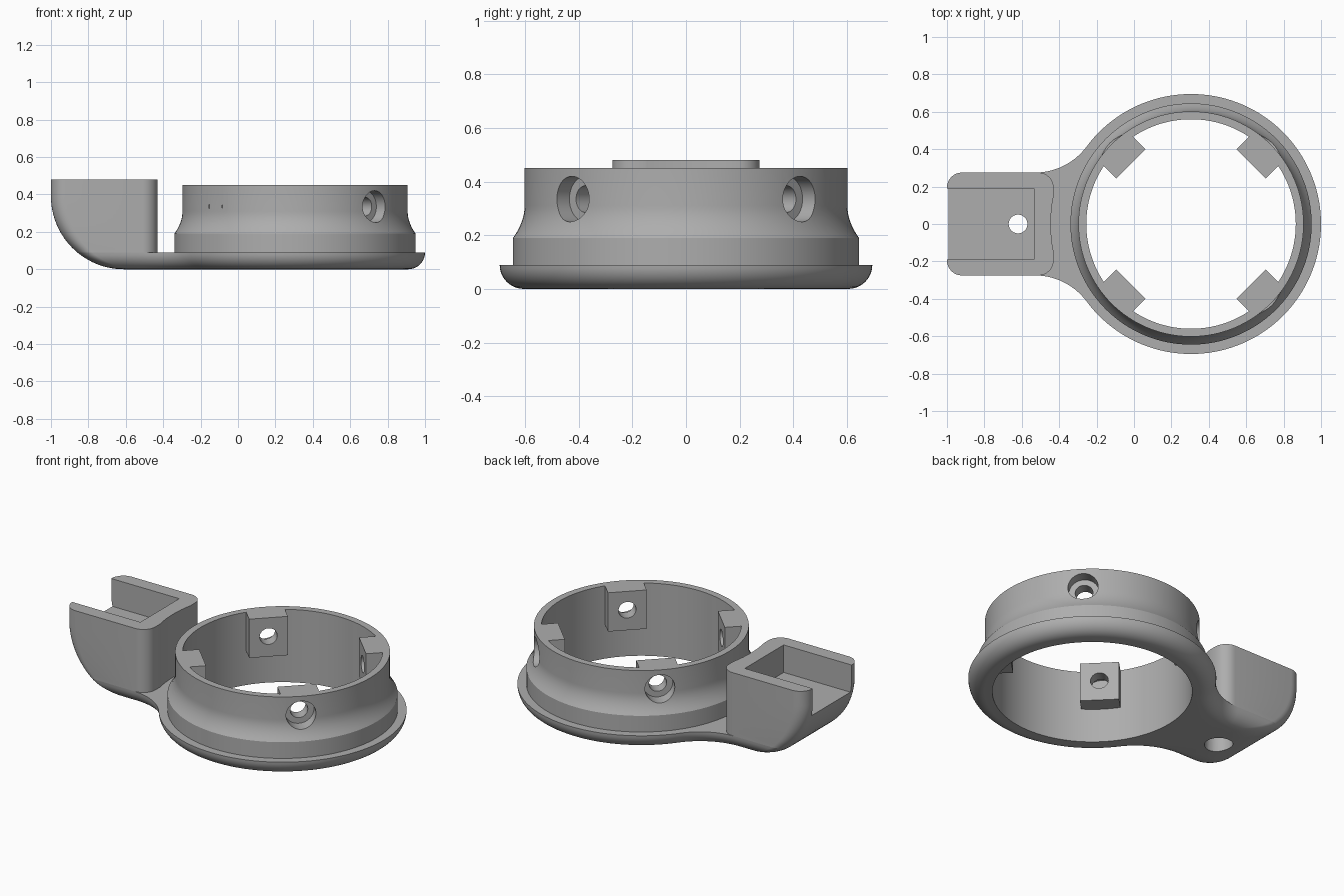
import bpy, bmesh, math
from mathutils import Matrix, Vector

if "Cube" in bpy.data.objects:
    bpy.data.objects.remove(bpy.data.objects["Cube"])

CX = 0.305            # ring centre on x
R_IN, R_OUT = 0.56, 0.695
PLATE, TOP, BOX_TOP = 0.09, 0.45, 0.48

grey = bpy.data.materials.new("plain grey")
grey.diffuse_color = (0.42, 0.42, 0.42, 1)
grey.use_nodes = True
grey.node_tree.nodes["Principled BSDF"].inputs["Base Color"].default_value = grey.diffuse_color


def add(name, bm):
    bmesh.ops.recalc_face_normals(bm, faces=bm.faces[:])
    me = bpy.data.meshes.new(name)
    bm.to_mesh(me)
    bm.free()
    me.materials.append(grey)
    ob = bpy.data.objects.new(name, me)
    bpy.context.collection.objects.link(ob)
    return ob


def loft(name, loops):
    """Closed solid through stacked loops of equal point count."""
    bm = bmesh.new()
    rings = [[bm.verts.new(p) for p in lp] for lp in loops]
    n = len(rings[0])
    for a, b in zip(rings, rings[1:]):
        for i in range(n):
            j = (i + 1) % n
            bm.faces.new((a[i], a[j], b[j], b[i]))
    bm.faces.new(rings[0][::-1])
    bm.faces.new(rings[-1])
    return add(name, bm)


def cylinder(name, r, start, end, seg=48):
    start, end = Vector(start), Vector(end)
    axis = end - start
    m = Matrix.Translation((start + end) / 2) @ axis.to_track_quat('Z', 'Y').to_matrix().to_4x4()
    bm = bmesh.new()
    bmesh.ops.create_cone(bm, cap_ends=True, segments=seg, radius1=r, radius2=r,
                          depth=axis.length, matrix=m)
    return add(name, bm)


def block(name, lo, hi, turn=0.0, origin=(0, 0, 0)):
    lo, hi = Vector(lo), Vector(hi)
    m = (Matrix.Translation(origin) @ Matrix.Rotation(turn, 4, 'Z')
         @ Matrix.Translation((lo + hi) / 2) @ Matrix.Diagonal((*(hi - lo), 1)))
    bm = bmesh.new()
    bmesh.ops.create_cube(bm, size=1, matrix=m)
    return add(name, bm)


def combine(target, tool, op='DIFFERENCE'):
    mod = target.modifiers.new(op.lower(), 'BOOLEAN')
    mod.operation, mod.object, mod.solver = op, tool, 'EXACT'
    bpy.context.view_layer.objects.active = target
    bpy.ops.object.modifier_apply(modifier=mod.name)
    bpy.data.objects.remove(tool)


def arc(cx, cy, r, a0, a1, n):
    return [(cx + r * math.cos(a0 + (a1 - a0) * i / n),
             cy + r * math.sin(a0 + (a1 - a0) * i / n)) for i in range(n + 1)]


def mirrored(half, z):
    """Close an upper half outline with its mirror image across y = 0."""
    low = [(x, -y) for x, y in reversed(half) if abs(y) > 1e-6]
    return [(x, y, z) for x, y in half + low]


def left_end(z, r=0.39):
    return -1 + (r - math.sqrt(r * r - (r - z) ** 2) if z < r else 0)


def plate_loop(z):
    d = PLATE - math.sqrt(max(0, PLATE ** 2 - (PLATE - z) ** 2))   # rounded lower edge
    xl, w, c = left_end(z), 0.275 - d, 0.08
    fx, fy, fr = -0.53, 0.62, 0.345
    ta = math.atan2(fy, fx - CX)
    pts = arc(xl + c, w - c, c, math.pi, math.pi / 2, 8)
    pts += arc(fx, fy, fr + d, -math.pi / 2, ta - math.pi, 14)
    pts += arc(CX, 0, R_OUT - d, ta, 0, 56)[1:]
    return mirrored(pts, z)


def box_loop(z):
    xl, xr, w, c = left_end(z), -0.43, 0.275, 0.08
    return mirrored(arc(xl + c, w - c, c, math.pi, math.pi / 2, 8)
                    + arc(xr - c, w - c, c, math.pi / 2, 0, 8), z)


# Base plate: flange and neck with a rounded lower edge
levels = [PLATE * (1 - math.cos(i * math.pi / 20)) for i in range(11)]
plate = loft("base_plate", [plate_loop(z) for z in levels])
combine(plate, cylinder("bore", R_IN, (CX, 0, -0.1), (CX, 0, 0.3), 128))

# Mounting box with a curved outer end, open pocket and relief around the collar
zs = [PLATE + 0.30 * i / 12 for i in range(13)] + [BOX_TOP]
box = loft("mount_box", [box_loop(z) for z in zs])
combine(box, block("pocket", (-1.2, -0.19, 0.31), (-0.535, 0.19, 0.7)))
combine(box, cylinder("relief", 0.75, (CX, 0, 0.0), (CX, 0, 0.7), 128))

# Screw hole through the box floor and plate
for part in (plate, box):
    combine(part, cylinder("head_hole", 0.08, (-0.62, 0, -0.1), (-0.62, 0, 0.22)))
combine(box, cylinder("shank_hole", 0.05, (-0.62, 0, 0.15), (-0.62, 0, 0.4)))

# Collar: stepped ring with a concave sweep up to the thin wall
profile = [(R_IN, PLATE), (0.645, PLATE), (0.645, 0.19)]
profile += [(0.602 + 0.043 * (1 - i / 8) ** 2, 0.19 + 0.12 * i / 8) for i in range(1, 9)]
profile += [(0.602, TOP), (R_IN, TOP)]
bm = bmesh.new()
N = 128
cols = [[bm.verts.new((CX + r * math.cos(k * math.tau / N), r * math.sin(k * math.tau / N), z))
         for r, z in profile] for k in range(N)]
for k in range(N):
    a, b = cols[k], cols[(k + 1) % N]
    for i in range(len(profile)):
        j = (i + 1) % len(profile)
        bm.faces.new((a[i], b[i], b[j], a[j]))
collar = add("collar", bm)

# Four inner lugs with counterbored radial screw holes
for k in range(4):
    t = math.pi / 4 + k * math.pi / 2
    combine(collar, block("lug", (0.455, -0.11, 0.21), (0.58, 0.11, TOP), t, (CX, 0, 0)), 'UNION')
for k in range(4):
    t = math.pi / 4 + k * math.pi / 2
    at = lambda r: (CX + r * math.cos(t), r * math.sin(t), 0.335)
    combine(collar, cylinder("screw_head_hole", 0.085, at(0.53), at(0.8)))
    combine(collar, cylinder("screw_hole", 0.05, at(0.4), at(0.6)))

# Smooth curved surfaces, keep hard edges
for ob in (plate, box, collar):
    bpy.ops.object.select_all(action='DESELECT')
    ob.select_set(True)
    bpy.context.view_layer.objects.active = ob
    bpy.ops.object.shade_smooth_by_angle(angle=math.radians(30))
